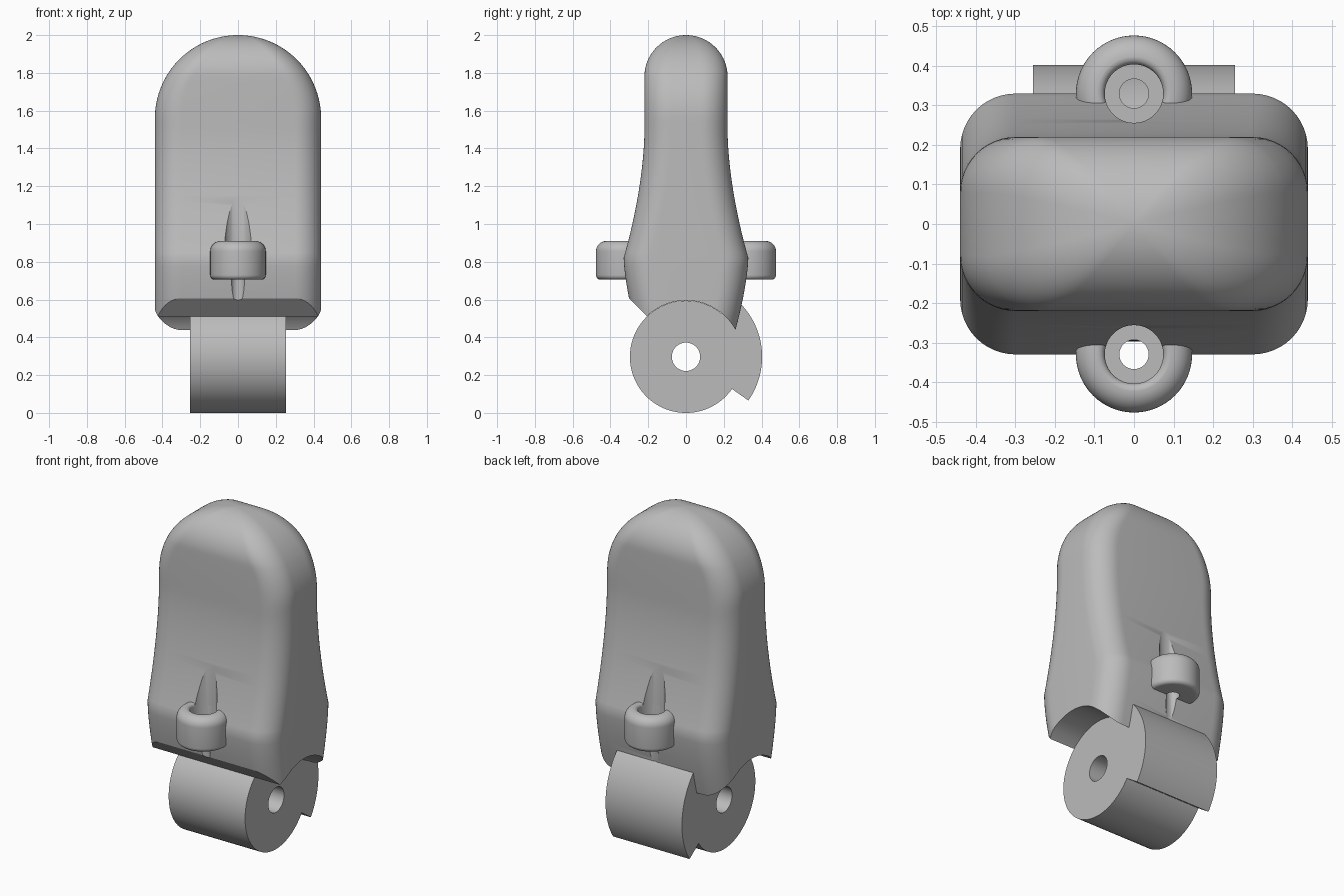
import bpy, bmesh
from math import sin, cos, pi, sqrt, radians
from mathutils import Vector

if "Cube" in bpy.data.objects:
    bpy.data.objects.remove(bpy.data.objects["Cube"])

grey = bpy.data.materials.new("plain grey")
grey.use_nodes = True
grey.diffuse_color = (0.5, 0.5, 0.5, 1)
grey.node_tree.nodes["Principled BSDF"].inputs["Base Color"].default_value = (0.5, 0.5, 0.5, 1)

AXLE_Z = 0.297       # roller centre height
ROLLER_R = 0.297
LUG_Y = 0.33         # distance of each lug axis from the middle


def make_object(name, bm):
    bmesh.ops.recalc_face_normals(bm, faces=bm.faces)
    mesh = bpy.data.meshes.new(name)
    bm.to_mesh(mesh)
    bm.free()
    obj = bpy.data.objects.new(name, mesh)
    bpy.context.collection.objects.link(obj)
    mesh.materials.append(grey)
    return obj


def activate(obj):
    bpy.ops.object.select_all(action='DESELECT')
    obj.select_set(True)
    bpy.context.view_layer.objects.active = obj


def smooth(obj, angle=30):
    activate(obj)
    bpy.ops.object.shade_smooth_by_angle(angle=radians(angle))


def subtract(obj, cutter):
    cutter.hide_render = True
    activate(obj)
    mod = obj.modifiers.new("cut", 'BOOLEAN')
    mod.operation = 'DIFFERENCE'
    mod.solver = 'EXACT'
    mod.object = cutter
    bpy.ops.object.modifier_apply(modifier=mod.name)
    bpy.data.objects.remove(cutter)


def skin(bm, rings, closed=False):
    """Bridge equal rings of vertices with quads."""
    pairs = list(zip(rings, rings[1:]))
    if closed:
        pairs.append((rings[-1], rings[0]))
    for a, b in pairs:
        for i in range(len(a)):
            j = (i + 1) % len(a)
            bm.faces.new((a[i], a[j], b[j], b[i]))


def lathe(name, profile, y, closed, steps=64):
    """Revolve (radius, z) points about an upright axis at the given y."""
    bm = bmesh.new()
    angles = [2 * pi * k / steps for k in range(steps)]
    rings = [[bm.verts.new((r * cos(a), y + r * sin(a), z)) for a in angles] for r, z in profile]
    skin(bm, rings, closed)
    if not closed:
        bm.faces.new(rings[0])
        bm.faces.new(rings[-1])
    return make_object(name, bm)


def prism(name, outline, half_width):
    """Extrude a (y, z) outline along x."""
    bm = bmesh.new()
    rings = [[bm.verts.new((x, y, z)) for y, z in outline] for x in (-half_width, half_width)]
    skin(bm, rings)
    bm.faces.new(rings[0])
    bm.faces.new(rings[1])
    return make_object(name, bm)


def arc(cx, cy, radius, start, end, steps):
    angles = [radians(start + (end - start) * k / steps) for k in range(steps + 1)]
    return [(cx + radius * cos(a), cy + radius * sin(a)) for a in angles]


def circle(radius, steps=96):
    return arc(0, AXLE_Z, radius, 0, 360, steps)[:-1]


# Body: stacked rounded rectangles following the front and side outlines
def half_width(z):
    return 0.44 if z < 1.56 else sqrt(0.44 ** 2 - (z - 1.56) ** 2)


def half_depth(z):
    if z < 0.82:
        return 0.33 - 0.065 * ((0.82 - z) / 0.37) ** 1.5
    if z < 1.5:
        return 0.22 + 0.11 * ((1.5 - z) / 0.68) ** 1.75
    return 0.22 if z < 1.78 else sqrt(0.22 ** 2 - (z - 1.78) ** 2)


def section(z):
    hx, hy = half_width(z), half_depth(z)
    r = min(0.14, 0.64 * hy)
    points = []
    for sx, sy, start in ((1, 1, 0), (-1, 1, 90), (-1, -1, 180), (1, -1, 270)):
        points += arc(sx * (hx - r), sy * (hy - r), r, start, start + 90, 12)
    return points


heights = [0.4 + 0.42 * k / 10 for k in range(10)]
heights += [0.82 + 0.96 * k / 32 for k in range(32)]
heights += [1.78 + 0.22 * sin(pi / 2 * k / 24) for k in range(24)]
bm = bmesh.new()
rings = [[bm.verts.new((x, y, z)) for x, y in section(z)] for z in heights]
skin(bm, rings)
bm.faces.new(rings[0])
tip = bm.verts.new((0, 0, 2))
for i, v in enumerate(rings[-1]):
    bm.faces.new((v, rings[-1][(i + 1) % len(rings[-1])], tip))

# Sloping cut under the front edge
cut = bmesh.ops.bisect_plane(bm, geom=bm.verts[:] + bm.edges[:] + bm.faces[:],
                             plane_co=Vector((0, -0.3, 0.605)), plane_no=Vector((0, -1, -1)),
                             clear_outer=True)
bmesh.ops.holes_fill(bm, edges=[e for e in bm.edges if e.is_boundary])
body = make_object("body", bm)

# Curved seat for the roller, and stepped bores down the front and back
subtract(body, prism("roller_seat_cutter", circle(ROLLER_R + 0.001), 0.6))
bore = [(0.037, 0.3), (0.037, 0.76), (0.074, 0.76), (0.074, 1.5)]
for side in (-1, 1):
    subtract(body, lathe("bore_cutter", bore, side * LUG_Y, False))
smooth(body, 25)

# Lugs: rounded collars around the bores
lug_profile = [(0.037, 0.76), (0.037, 0.705)]
lug_profile += arc(0.122, 0.73, 0.025, -90, 0, 6)
lug_profile += arc(0.092, 0.855, 0.055, 0, 90, 10)
lug_profile += arc(0.092, 0.892, 0.018, 90, 180, 5)
lug_profile += [(0.074, 0.76)]
for name, side in (("front_lug", -1), ("back_lug", 1)):
    smooth(lathe(name, lug_profile, side * LUG_Y, True), 40)

# Roller: drum with an axle hole
roller = prism("roller", circle(ROLLER_R), 0.255)
subtract(roller, prism("axle_hole_cutter", circle(0.075, 48), 0.6))
smooth(roller)

# Rear guard: thick band wrapped round the back of the roller
guard = arc(0, AXLE_Z, 0.403, -35, 50, 36) + arc(0, AXLE_Z, 0.29, 50, -35, 36)
smooth(prism("rear_guard", guard, 0.255))
